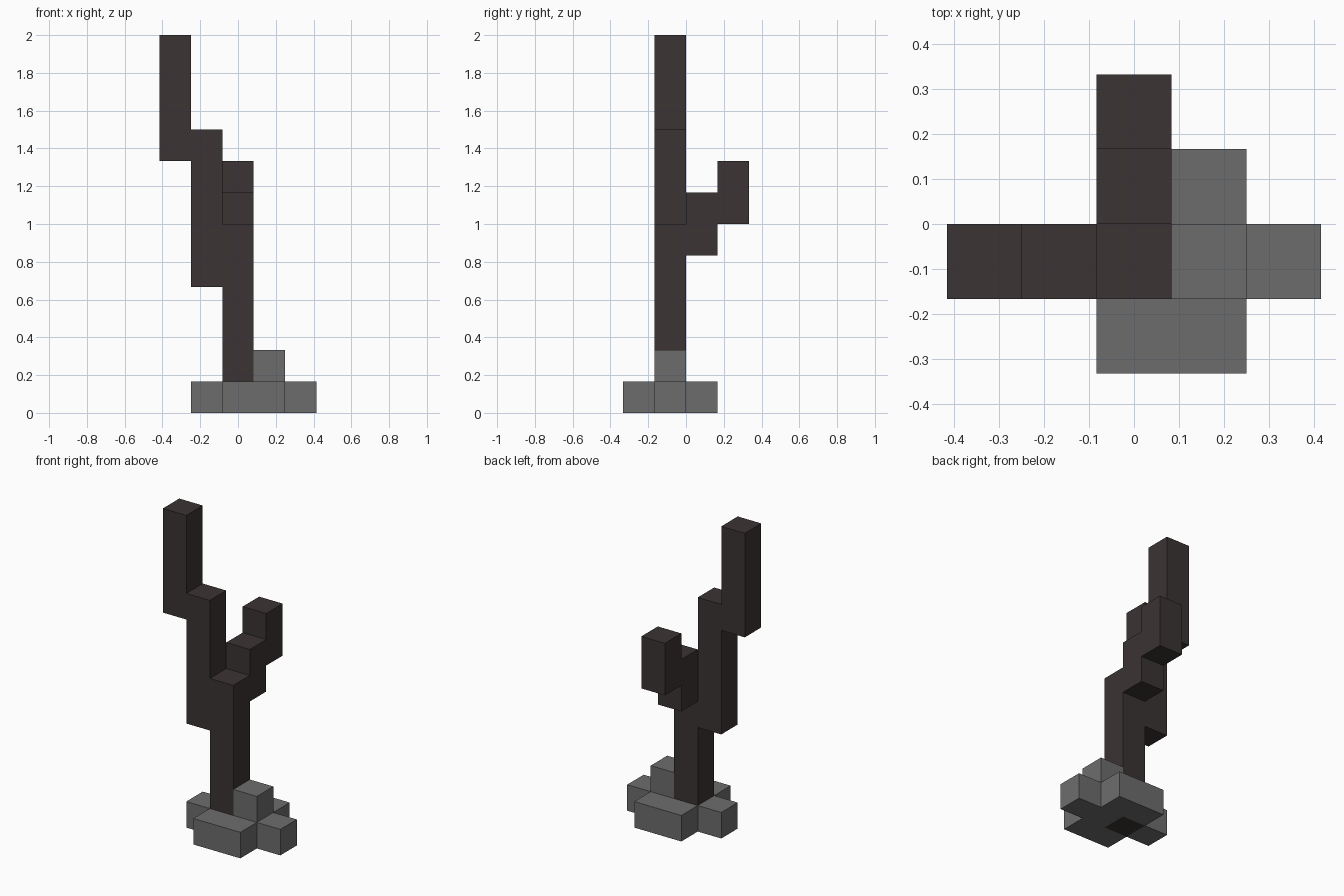
import bpy

if "Cube" in bpy.data.objects:
    bpy.data.objects.remove(bpy.data.objects["Cube"])

U = 1 / 6  # block size


def material(name, color):
    m = bpy.data.materials.new(name)
    m.diffuse_color = (*color, 1)
    m.use_nodes = True
    m.node_tree.nodes["Principled BSDF"].inputs["Base Color"].default_value = m.diffuse_color
    return m


bark = material("dark_bark", (0.043, 0.034, 0.033))
stone = material("grey_stone", (0.152, 0.152, 0.152))


def block(name, lo, hi, mat):
    """Box between two corners, given in block units."""
    mid = [(a + b) / 2 * U for a, b in zip(lo, hi)]
    size = [(b - a) * U for a, b in zip(lo, hi)]
    bpy.ops.mesh.primitive_cube_add(size=1, location=mid)
    ob = bpy.context.object
    ob.name = name
    for v in ob.data.vertices:
        v.co = [c * s for c, s in zip(v.co, size)]
    ob.data.materials.append(mat)
    return ob


# Dead tree: trunk, stepped left limb, stepped back branch
block("trunk", (-0.5, -1, 0), (0.5, 0, 6), bark)
block("limb_lower", (-1.5, -1, 4), (-0.5, 0, 9), bark)
block("limb_upper", (-2.5, -1, 8), (-1.5, 0, 12), bark)
block("branch_lower", (-0.5, 0, 5), (0.5, 1, 7), bark)
block("branch_upper", (-0.5, 1, 6), (0.5, 2, 8), bark)

# Stones around the foot of the trunk
block("stone_front", (-0.5, -2, 0), (1.5, -1, 1), stone)
block("stone_back", (-0.5, 0, 0), (1.5, 1, 1), stone)
block("stone_left", (-1.5, -1, 0), (-0.5, 0, 1), stone)
block("stone_right", (1.5, -1, 0), (2.5, 0, 1), stone)
block("stone_tall", (0.5, -1, 0), (1.5, 0, 2), stone)
